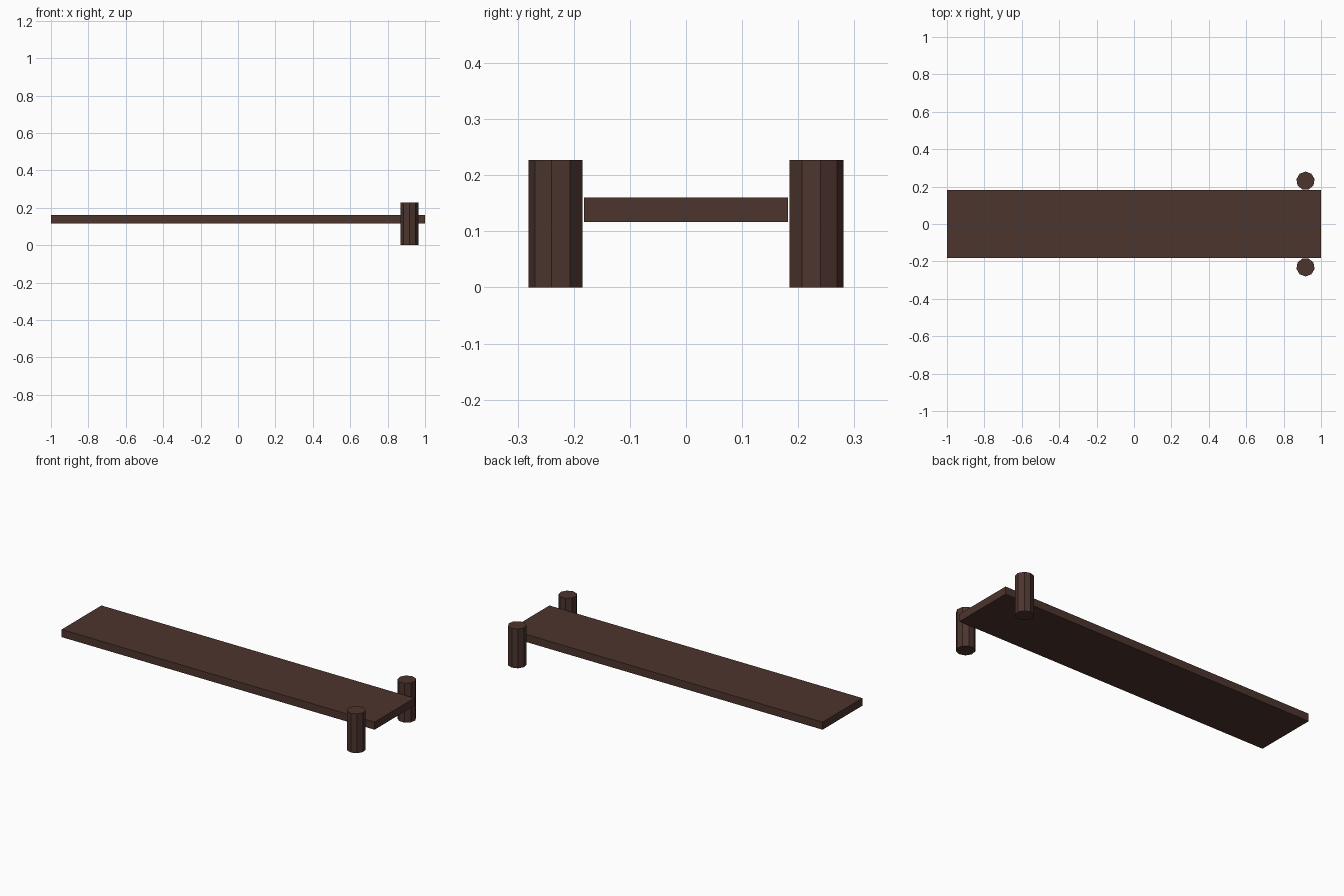
import bpy, math

if "Cube" in bpy.data.objects:
    bpy.data.objects.remove(bpy.data.objects["Cube"])

wood = bpy.data.materials.new("dark brown wood")
wood.diffuse_color = (0.073, 0.035, 0.027, 1)
wood.use_nodes = True
wood.node_tree.nodes["Principled BSDF"].inputs["Base Color"].default_value = wood.diffuse_color

# Plank
bpy.ops.mesh.primitive_cube_add(size=1, location=(0, 0, 0.1385))
plank = bpy.context.object
plank.name = "plank"
plank.scale = (2, 0.363, 0.044)
bpy.ops.object.transform_apply(location=False, rotation=False, scale=True)
plank.data.materials.append(wood)


# Nine-sided post, one corner pointing outwards
def post(name, side):
    height, radius = 0.227, 0.0493
    bpy.ops.mesh.primitive_cylinder_add(vertices=9, radius=radius, depth=height,
                                        location=(0.917, side * 0.231, height / 2))
    ob = bpy.context.object
    ob.name = name
    # the primitive's first corner lies on +y
    ob.rotation_euler.z = 0 if side > 0 else math.pi
    ob.data.materials.append(wood)


post("front_post", -1)
post("back_post", 1)
